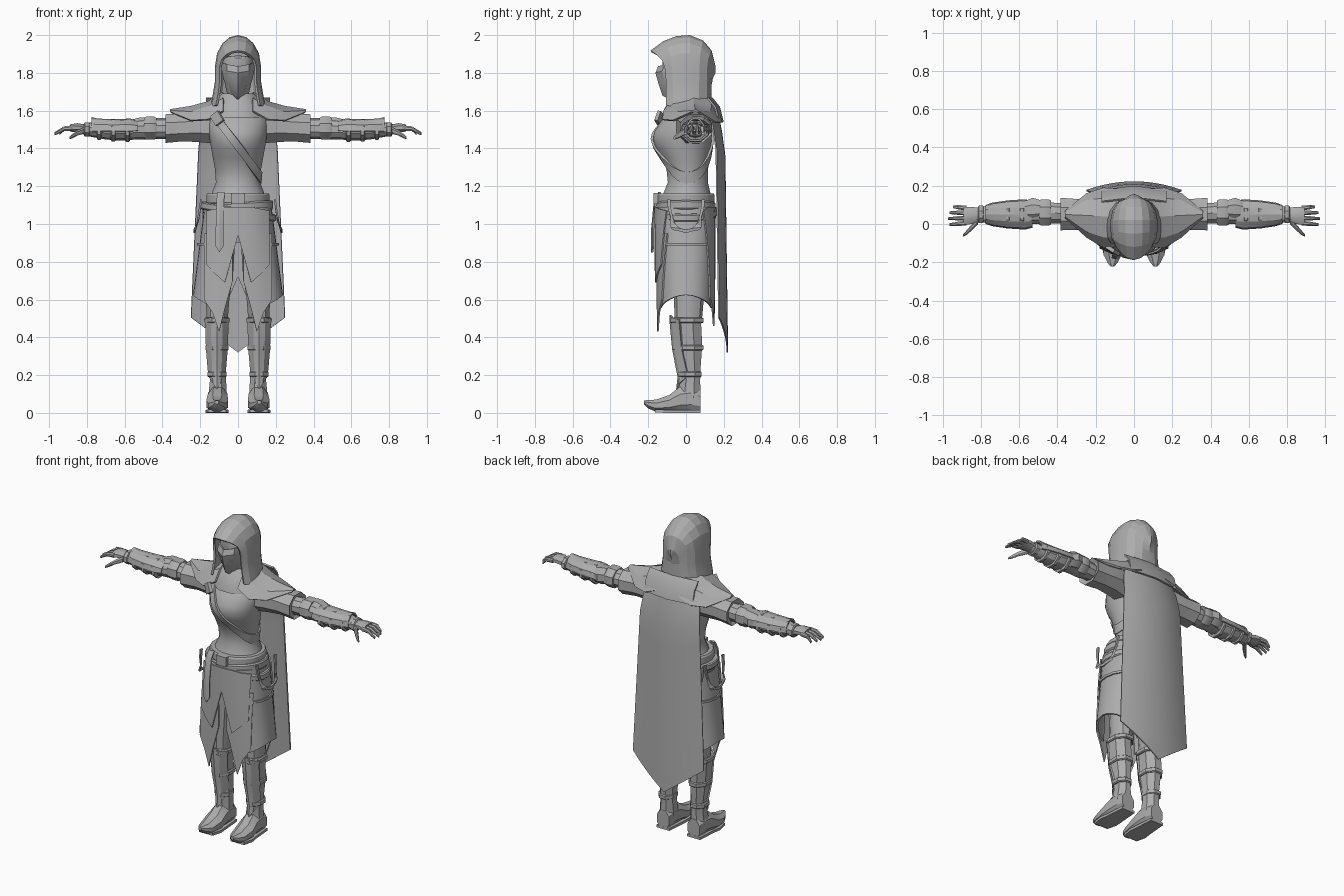
import bpy, bmesh, math
from mathutils import Vector
from mathutils.bvhtree import BVHTree

grey = bpy.data.materials.new("grey")
grey.diffuse_color = (0.42, 0.42, 0.42, 1)


def grid(name, rows, closed=False, cap=False, thick=0, mirror=False, angle=32):
    """Skin rows of points into a surface, optionally closed, capped or thickened."""
    bm = bmesh.new()
    vs = [[bm.verts.new(p) for p in r] for r in rows]
    n = len(rows[0])
    for a, b in zip(vs, vs[1:]):
        for i in range(n if closed else n - 1):
            j = (i + 1) % n
            bm.faces.new((a[i], a[j], b[j], b[i]))
    if cap:
        bm.faces.new(vs[0])
        bm.faces.new(vs[-1])
    bmesh.ops.remove_doubles(bm, verts=bm.verts, dist=0.0005)
    bmesh.ops.recalc_face_normals(bm, faces=bm.faces)
    if thick:
        bmesh.ops.solidify(bm, geom=bm.faces[:], thickness=thick)
        bmesh.ops.recalc_face_normals(bm, faces=bm.faces)
    me = bpy.data.meshes.new(name)
    bm.to_mesh(me)
    bm.free()
    me.materials.append(grey)
    ob = bpy.data.objects.new(name, me)
    bpy.context.collection.objects.link(ob)
    if mirror:
        ob.modifiers.new("mirror", 'MIRROR')
    bpy.ops.object.select_all(action='DESELECT')
    ob.select_set(True)
    bpy.context.view_layer.objects.active = ob
    bpy.ops.object.shade_smooth_by_angle(angle=math.radians(angle))
    return ob


def tube(name, secs, n=8, axis='z', tilt=0, cap=True, **kw):
    """Loft of n-sided rings; each section is position, two centre values, two radii."""
    k = 1 / math.cos(math.pi / n)
    rows = []
    for t, ca, cb, ra, rb in secs:
        row = []
        for i in range(n):
            g = 2 * math.pi * (i + 0.5) / n
            da, db = ra * k * math.cos(g), rb * k * math.sin(g)
            a, b, s = ca + da, cb + db, t + tilt * da
            row.append({'z': (a, b, s), 'x': (s, a, b), 'y': (a, s, b)}[axis])
        rows.append(row)
    return grid(name, rows, closed=True, cap=cap, **kw)


def band(name, t, h, ca, cb, ra, rb, axis='z', n=8, tilt=0, mirror=False):
    """Short strap around a limb or the waist, with bevelled edges."""
    e = 0.006
    return tube(name, [(t - h / 2, ca, cb, ra - e, rb - e), (t - h / 3, ca, cb, ra, rb),
                       (t + h / 3, ca, cb, ra, rb), (t + h / 2, ca, cb, ra - e, rb - e)],
                n, axis, tilt, mirror=mirror)


# Torso with full chest, narrow waist and hips
torso = tube("torso", [
    (1.64, 0, .03, .07, .06), (1.60, 0, .02, .145, .10), (1.54, 0, 0, .16, .135),
    (1.49, 0, -.015, .155, .152), (1.45, 0, -.02, .15, .156), (1.40, 0, -.015, .142, .145),
    (1.35, 0, -.003, .133, .125), (1.29, 0, .007, .122, .11), (1.22, 0, .01, .117, .106),
    (1.16, 0, .005, .14, .125), (1.10, 0, 0, .165, .145), (1.02, 0, 0, .18, .15),
    (.90, 0, 0, .17, .13)], 20)

# Diagonal chest strap wrapped around the torso
bvh = BVHTree.FromPolygons([v.co for v in torso.data.vertices],
                           [p.vertices[:] for p in torso.data.polygons])
slope = Vector((1, 0, -1.31)).normalized()
across = Vector((1.31, 0, 1)).normalized()
rows = []
for off in (-.02, .02):
    row = []
    for i in range(32):
        t = 2 * math.pi * i / 32
        d = slope * math.cos(t) + Vector((0, 1, 0)) * math.sin(t)
        hit = bvh.ray_cast(Vector((0, 0, 1.41)) + across * off, d)[0]
        row.append(hit + d * 0.012)
    rows.append(row)
grid("chest_strap", rows, closed=True, thick=.012)
grid("strap_buckle", [[(-.15, -.125, 1.57), (-.11, -.15, 1.60)],
                      [(-.12, -.15, 1.52), (-.08, -.168, 1.55)]], thick=.02)

# Head, neck and pointed face mask
tube("head", [(1.60, 0, .02, .055, .055), (1.68, 0, 0, .055, .07), (1.72, 0, -.02, .065, .085),
              (1.80, 0, -.02, .08, .105), (1.88, 0, -.015, .082, .11), (1.94, 0, 0, .06, .08)], 16)
grid("face_mask", [[(-w, -.04, z + .02), (-w * .65, y + .035, z + .01), (0, y, z),
                    (w * .65, y + .035, z + .01), (w, -.04, z + .02)]
                   for z, w, y in ((1.835, .088, -.148), (1.80, .088, -.162), (1.74, .075, -.145),
                                   (1.68, .045, -.125), (1.655, .03, -.08))], thick=.01)
grid("brow_band", [[(-.08, -.07, z), (-.05, -.125, z + .005), (0, -.14, z + .01),
                    (.05, -.125, z + .005), (.08, -.07, z)] for z in (1.88, 1.905)], thick=.01)

# Hood: arches from the forward peak to the back
rows = []
for yt, yb, top, w, bot in ((-.188, -.105, 1.918, .098, 1.63), (-.12, -.07, 1.968, .117, 1.62),
                            (-.05, -.03, 1.995, .123, 1.61), (.02, .02, 2.0, .123, 1.61),
                            (.09, .07, 1.972, .112, 1.61), (.135, .11, 1.92, .085, 1.61),
                            (.155, .13, 1.84, .045, 1.61), (.157, .135, 1.8, .0, 1.61)):
    mid = min(1.83, top - .06)
    half = [(w * 1.2, yb, bot), (w * 1.08, yb, 1.69), (w, yb, 1.75), (w, yb + (yt - yb) * .1, mid)]
    half += [(w * math.cos(a), yb + (yt - yb) * (.1 + .9 * math.sin(a) ** 2),
              mid + (top - mid) * math.sin(a)) for a in (.45, .85, 1.2)]
    rows.append(half + [(0, yt, top)] + [(-x, y, z) for x, y, z in reversed(half)])
grid("hood", rows, thick=.013, angle=14)

# Cowl around the neck and pointed shoulder mantle
tube("cowl", [(1.56, 0, .01, .15, .14), (1.61, 0, .015, .145, .13), (1.65, 0, .02, .12, .11),
              (1.69, 0, .02, .085, .085)], 12, tilt=0)
grid("shoulder_mantle", [[(x, y, z) for y, z in zip(ys, zs)] for x, ys, zs in (
    (.08, (-.12, -.07, .04, .13, .185), (1.60, 1.665, 1.70, 1.665, 1.57)),
    (.16, (-.125, -.07, .04, .135, .19), (1.555, 1.625, 1.65, 1.62, 1.54)),
    (.25, (-.07, -.04, .045, .125, .16), (1.55, 1.595, 1.625, 1.595, 1.54)),
    (.36, (.03, .038, .05, .06, .07), (1.595, 1.602, 1.608, 1.602, 1.595)))],
    thick=.012, mirror=True, angle=20)
grid("back_yoke", [[(x, y - abs(x) * .12, z) for x in (-.17, -.09, 0, .09, .17)]
                   for y, z in ((.14, 1.67), (.18, 1.62), (.20, 1.54))], thick=.01)

# Cape, bowed backwards and pointed at the hem
rows = []
for s in range(11):
    f = s / 10
    row = []
    for i in range(13):
        u = -1 + i / 6
        w = .165 + .035 * min(1, f * 8) + .05 * f
        z = 1.62 * (1 - f) + (.32 + .185 * abs(u)) * f
        y = .165 + .04 * min(1, f * 6) + .018 * f - .045 * u * u
        row.append((w * u, y, z))
    rows.append(row)
grid("cape", rows, thick=.008)


# Skirt surface shared by all cloth panels below the belt
def skirt_y(x, z, push=0):
    rx = .195 + .055 * (1.05 - z) / .42
    return -(.155 + push) * max(0, 1 - abs(x / rx) ** 2.6) ** (1 / 2.6)


def panel(name, cols, side=1, push=0, mirror=True):
    """Cloth panel from columns of x, top z and bottom z."""
    grid(name, [[(x, side * skirt_y(x, t + (b - t) * k / 4, push), t + (b - t) * k / 4)
                 for k in range(5)] for x, t, b in cols], thick=.008, mirror=mirror)


rows = []
for i in range(13):
    a = math.radians(-68 + 136 * i / 12)
    hem = .625 - .07 * (abs(i - 6) / 6) ** 1.5
    c, s = math.cos(a), math.sin(a)
    rows.append([((.178 + .06 * f) * c ** .7,
                  (.155 - .005 * f) * math.copysign(abs(s) ** .85, s),
                  1.09 + (hem - 1.09) * f) for f in (0, .25, .5, .75, 1)])
grid("side_skirt", rows, thick=.01, mirror=True)
panel("front_skirt", [(0, 1.09, .94), (.035, 1.09, .815), (.07, 1.09, .69), (.12, 1.08, .735),
                      (.168, 1.07, .785)], push=.012)
panel("front_tail", [(.028, .84, .70), (.065, .95, .57), (.10, .95, .43), (.135, .95, .53),
                     (.18, .95, .60)], push=.002)
panel("back_skirt", [(0, 1.09, .72), (.06, 1.09, .58), (.10, 1.09, .46), (.14, 1.09, .56),
                     (.17, 1.07, .6)], side=-1)
grid("side_seam", [[((.21 + .004) * math.cos(a) ** .7 + .004, .162 * math.sin(a), z)
                    for a in (-.75, -.4, 0, .4, .75)] for z in (.885, .9)], thick=.008, mirror=True)

# Belts, buckle, hanging belt end, side loops and pouch
band("upper_belt", 1.135, .055, 0, 0, .168, .152, n=20)
band("lower_belt", 1.065, .04, 0, 0, .2, .163, n=20, tilt=-.17)
band("waist_sash", 1.09, .05, 0, 0, .186, .156, n=20, tilt=.06)
tube("belt_buckle", [(1.105, 0, -.158, .035, .014), (1.165, 0, -.158, .035, .014)], 4)
grid("hanging_belt_end", [[(-.118 + d, y, z), (-.098, y - .006, z - p), (-.078 + d, y, z)]
                          for z, y, d, p in ((1.17, -.14, .008, 0), (1.12, -.165, .004, 0),
                                             (.98, -.178, 0, 0), (.88, -.178, 0, .03))], thick=.01)
grid("hip_loop", [[(.19 + .025 * math.sin(a) + .01, -.1 * math.cos(a) + o * math.cos(a),
                    1.13 - (.16 + o) * math.sin(a)) for a in [math.pi * i / 10 for i in range(11)]]
                  for o in (0, .018)], thick=.01, mirror=True)
tube("belt_pouch", [(1.03, -.15, .13, .04, .03), (1.12, -.15, .12, .04, .03)], 4)

# Legs, boots, knee guards and feet
tube("thigh", [(1.0, .09, .01, .08, .09), (.75, .1, .015, .075, .085), (.6, .108, .015, .062, .075),
               (.48, .11, .012, .055, .068)], 10, mirror=True)
tube("boot_shaft", [(.50, .11, .005, .062, .082), (.47, .113, .005, .056, .075),
                    (.36, .113, .012, .054, .074), (.25, .108, .02, .045, .058),
                    (.17, .106, .022, .043, .053), (.08, .108, .015, .05, .062)], 8, mirror=True)
grid("shin_guard", [[(.112 - w, y + .05, z + d), (.112 - w * .5, y + .012, z), (.112, y, z - d),
                     (.112 + w * .5, y + .012, z), (.112 + w, y + .05, z + d)]
                    for z, w, y, d in ((.505, .068, -.088, -.012), (.47, .062, -.086, 0),
                                       (.34, .058, -.074, 0), (.2, .047, -.045, .01),
                                       (.155, .04, -.052, .03))], thick=.01, mirror=True, angle=20)
for z, cy, rx, ry in ((.49, .005, .067, .088), (.345, .013, .061, .079), (.205, .021, .051, .062)):
    band("boot_strap", z, .03, .111, cy, rx, ry, mirror=True)
tube("foot", [(.077, .108, .06, .042, .06), (.03, .108, .075, .05, .075),
              (-.03, .108, .07, .052, .07), (-.09, .11, .048, .058, .046),
              (-.16, .111, .038, .047, .032), (-.2, .112, .046, .028, .022),
              (-.222, .113, .056, .01, .01)], 8, 'y', mirror=True)
tube("sole", [(.078, .108, .008, .045, .008), (-.05, .108, .008, .055, .008),
              (-.1, .11, .008, .061, .008), (-.165, .111, .01, .047, .008)], 4, 'y', mirror=True)

# Arms: wide sleeve, upper arm, elbow cuff, forearm and bracer
tube("sleeve", [(.11, .03, 1.51, .085, .085), (.2, .045, 1.515, .088, .082),
                (.29, .05, 1.51, .08, .072), (.385, .052, 1.505, .085, .076),
                (.375, .052, 1.505, .065, .06)], 8, 'x', mirror=True, angle=20)
tube("arm", [(.36, .055, 1.505, .052, .052), (.46, .058, 1.505, .056, .054),
             (.54, .055, 1.5, .056, .05), (.62, .05, 1.498, .066, .054),
             (.70, .05, 1.498, .058, .048), (.78, .05, 1.5, .043, .036),
             (.83, .048, 1.502, .034, .024)], 10, 'x', mirror=True)
band("elbow_cuff", .465, .065, .06, 1.508, .068, .06, 'x', mirror=True)
tube("elbow_pad", [(.49, .075, 1.515, .05, .05), (.53, .075, 1.51, .062, .052),
                   (.57, .07, 1.505, .05, .045)], 8, 'x', mirror=True)
grid("bracer_plate", [[(x, .05 + w * math.sin(a), 1.5 + h * math.cos(a)) for a in
                       (-1.7, -1.1, -.5, 0, .5, 1.1, 1.7)]
                      for x, w, h in ((.53, .07, .045), (.57, .08, .058), (.66, .074, .055),
                                      (.74, .062, .058), (.775, .05, .066))],
     thick=.009, mirror=True, angle=20)
for x, r in ((.585, .072), (.66, .068), (.735, .058)):
    band("bracer_strap", x, .024, .05, 1.495, r, r * .85, 'x', mirror=True)
band("glove_cuff", .80, .03, .05, 1.5, .046, .038, 'x', mirror=True)

# Hands
tube("palm", [(.81, .05, 1.502, .034, .024), (.85, .045, 1.51, .045, .024),
              (.89, .042, 1.508, .047, .019)], 8, 'x', mirror=True)
for i, tip in enumerate((.965, .972, .965, .945)):
    y = .005 + .026 * i
    tube("finger", [(.875, y, 1.508, .013, .014), (.92, y - .004 + .003 * i, 1.505, .011, .012),
                    (tip, y - .008 + .005 * i, 1.478, .007, .008)], 6 + 2, 'x', mirror=True)
tube("thumb", [(.815, .02, 1.495, .02, .017), (.85, -.02, 1.482, .016, .014),
               (.875, -.045, 1.466, .012, .012), (.893, -.06, 1.455, .006, .007)], 8, 'x', mirror=True)
